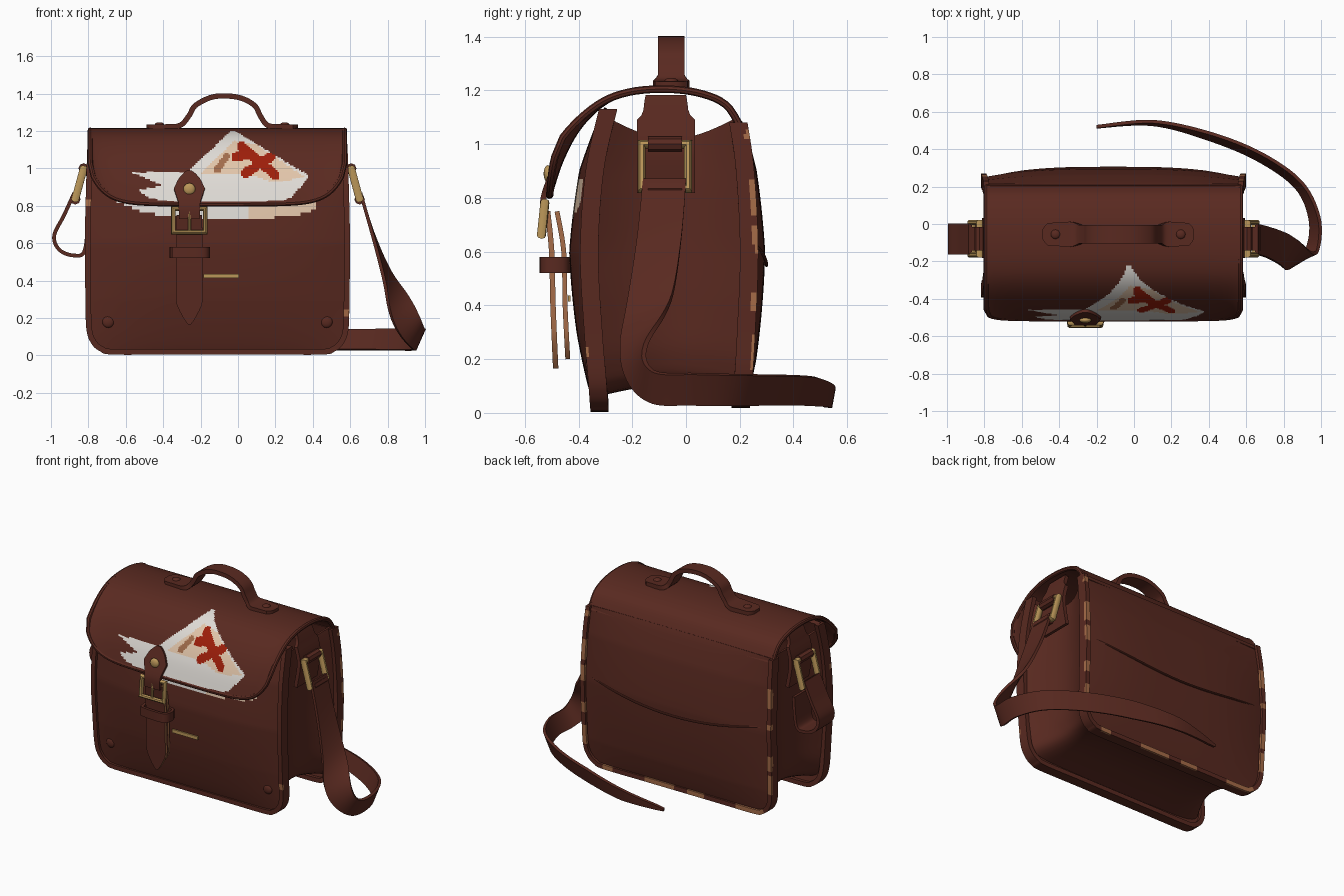
import bpy, bmesh, math
from mathutils import Vector, Matrix

if "Cube" in bpy.data.objects:
    bpy.data.objects.remove(bpy.data.objects["Cube"])

CX = -0.11  # bag centre line


def material(name, col):
    m = bpy.data.materials.new(name)
    m.diffuse_color = (*col, 1)
    m.use_nodes = True
    m.node_tree.nodes["Principled BSDF"].inputs["Base Color"].default_value = m.diffuse_color
    return m


LEATHER = material("brown leather", (0.1, 0.0225, 0.0145))
EDGE = material("worn tan edge", (0.38, 0.15, 0.065))
BRASS = material("brass", (0.5, 0.31, 0.1))
PAPER = material("map white", (0.74, 0.71, 0.67))
CREAM = material("map cream", (0.76, 0.56, 0.4))
RED = material("map red", (0.34, 0.013, 0.003))
MARK = material("map brown", (0.36, 0.15, 0.07))


def spline(ctrl, t):
    """Smooth curve through control points, t in 0..1"""
    n = len(ctrl) - 1
    i = min(int(t * n), n - 1)
    f = t * n - i
    p = [Vector(ctrl[max(0, min(n, i + k))]) for k in (-1, 0, 1, 2)]
    return 0.5 * (2 * p[1] + (p[2] - p[0]) * f + (2 * p[0] - 5 * p[1] + 4 * p[2] - p[3]) * f * f
                  + (3 * p[1] - p[0] - 3 * p[2] + p[3]) * f ** 3)


def lut(table, t):
    """Linear interpolation in a small (key, value) table"""
    for (a, va), (b, vb) in zip(table, table[1:]):
        if t <= b:
            return va + (vb - va) * max(0, (t - a) / (b - a))
    return table[-1][1]


def finish(name, bm, mats):
    me = bpy.data.meshes.new(name)
    bm.to_mesh(me)
    bm.free()
    for m in mats:
        me.materials.append(m)
    ob = bpy.data.objects.new(name, me)
    bpy.context.collection.objects.link(ob)
    return ob


def sheet(name, fn, nu, nv, thick, mats, pick=None, rim=0, back=0):
    """Leather sheet from a surface function; back shifts the inner side's material"""
    bm = bmesh.new()
    g = [[bm.verts.new(fn(i / nu, j / nv)) for i in range(nu + 1)] for j in range(nv + 1)]
    for j in range(nv):
        for i in range(nu):
            f = bm.faces.new((g[j][i], g[j][i + 1], g[j + 1][i + 1], g[j + 1][i]))
            if pick:
                f.material_index = pick(f.calc_center_median())
    ob = finish(name, bm, mats)
    s = ob.modifiers.new("thickness", 'SOLIDIFY')
    s.thickness, s.offset, s.material_offset_rim, s.material_offset = thick, 0, rim, back
    return ob


def band(name, pts, side, width, thick=0.02, n=40, rim=0, pick=None, nu=2):
    """Strap along a path; side is the direction across it"""
    def fn(u, v):
        s = spline(side, v) if isinstance(side, list) else Vector(side)
        w = lut(width, v) if isinstance(width, list) else width
        return spline(pts, v) + s.normalized() * w * (2 * u - 1)
    return sheet(name, fn, nu, n, thick, [LEATHER, EDGE], pick, rim)


def tube(name, pts, r, mat, cyclic=False):
    cu = bpy.data.curves.new(name, 'CURVE')
    cu.dimensions = '3D'
    cu.bevel_depth, cu.bevel_resolution, cu.use_fill_caps = r, 2, True
    sp = cu.splines.new('POLY')
    sp.points.add(len(pts) - 1)
    for p, q in zip(sp.points, pts):
        p.co = (*q, 1)
    sp.use_cyclic_u = cyclic
    cu.materials.append(mat)
    bpy.context.collection.objects.link(bpy.data.objects.new(name, cu))


def dome(name, pos, scale, mat):
    bm = bmesh.new()
    bmesh.ops.create_uvsphere(bm, u_segments=16, v_segments=8, radius=1,
                              matrix=Matrix.Translation(pos) @ Matrix.Diagonal((*scale, 1)))
    finish(name, bm, [mat])


# --- map picture: polygons and strokes in front view (x, z)
WHITE_POLY = [(-.03, 1.2), (.385, .955), (.28, .835), (.1, .815), (-.3, .815), (-.47, .835),
              (-.54, .88), (-.4, .905), (-.57, .975), (-.27, .975)]
CREAM_POLY = [(-.2, .97), (-.02, 1.14), (.1, 1.12), (.36, .95), (.2, .92), (.05, .965)]
STRIP_POLY = [(-.67, .83), (-.5, .76), (-.3, .735), (.1, .725), (.35, .755), (.42, .79), (.42, .87), (-.67, .87)]
RED_LINES = [((-.01, 1.055), (.05, 1.07)), ((.02, 1.11), (.2, .96)), ((.18, 1.06), (.04, .97))]


def inside(poly, x, z):
    hit = False
    for (x1, z1), (x2, z2) in zip(poly, poly[1:] + poly[:1]):
        if (z1 > z) != (z2 > z) and x < x1 + (z - z1) / (z2 - z1) * (x2 - x1):
            hit = not hit
    return hit


def near(line, x, z, r):
    a, b, p = Vector(line[0]), Vector(line[1]), Vector((x, z))
    t = max(0, min(1, (p - a).dot(b - a) / (b - a).length_squared))
    return (p - a - (b - a) * t).length < r


def flap_pick(c):
    if c.y > -.22 or not inside(WHITE_POLY, c.x, c.z):
        return 0
    if any(near(l, c.x, c.z, .025) for l in RED_LINES):
        return 3
    if near(((-.06, 1.06), (-.11, .99)), c.x, c.z, .018):
        return 4
    return 2 if inside(CREAM_POLY, c.x, c.z) else 1


def strip_pick(c):
    return (2 if c.x > .05 else 1) if inside(STRIP_POLY, c.x, c.z) else 0


MAP = [LEATHER, PAPER, CREAM, RED, MARK, LEATHER]

# --- front and back panels with welted edges
FRONT = [(0, -.32), (.3, -.345), (.6, -.36), (.9, -.34), (1.13, -.29)]
BACK = [(0, .2), (.2, .22), (.6, .235), (.9, .22), (1.08, .195)]


def half(z, z0):
    r, d = .12, z - z0
    w = .68 + .014 * math.sin(math.pi * min(1, z / 1.1))
    return w - (r - math.sqrt(max(0, r * r - (r - d) ** 2)) if d < r else 0)


def panel_point(edge, z0, bulge, s, z):
    k = (1 - abs(s) ** 3) * math.sin(math.pi * min(1, (z - z0) / (edge[-1][0] - z0))) ** .7 if z < edge[-1][0] else 0
    return Vector((CX + s * half(z, z0), lut(edge, z) + bulge * k, z))


for name, edge, z0, bulge, pick in (("front", FRONT, .02, -.06, strip_pick), ("back", BACK, .035, .045, None)):
    z1 = edge[-1][0]
    sheet(name + "_panel",
          lambda u, v: panel_point(edge, z0, bulge, 2 * u - 1, z0 + (z1 - z0) * v ** 1.4),
          100, 80, .03, MAP, pick, 0, 9)
    zs = [z1, .9, .6, .3, z0 + .12, z0 + .05, z0 + .015, z0]
    rim = [panel_point(edge, z0, 0, -1, z) for z in zs]
    rim += [panel_point(edge, z0, 0, s, z0) for s in (-.5, 0, .5)]
    rim += [panel_point(edge, z0, 0, 1, z) for z in reversed(zs)]

    def worn(c):  # tan patches along the outer edge of the welt
        wave = math.sin(c.x * 19 + c.z * 13) + math.sin(c.z * 31 - c.x * 9)
        out = (c.y - lut(edge, c.z)) * (1 if bulge > 0 else -1)
        return int(out > .018 and wave > (.1 if bulge > 0 else 1.75))
    band(name + "_welt", rim, (0, 1, 0), .034, .03, 160, pick=worn, nu=6)
tube("back_seam", [panel_point(BACK, .035, .062, s / 10, .63 - .08 * math.cos(s * .17)) + Vector((0, .004, 0))
                   for s in range(-9, 10)], .007, LEATHER)

# --- folded gusset: sides and bottom in one strip
U = [(-.68, 1.1), (-.69, .85), (-.69, .6), (-.69, .35), (-.675, .17), (-.6, .08), (-.3, .07)]
U = U + [(0, .07)] + [(-x, z) for x, z in reversed(U)]


def gusset(u, v):
    x, z = spline(U, u)
    k = math.sin(math.pi * v)
    y = lut(FRONT, z) * (1 - v) + lut(BACK, z) * v
    return (CX + x * (1 - .14 * k), y, z + .04 * k - .12 * k * max(0, (z - .8) / .3))


sheet("gusset", gusset, 80, 14, .015, [LEATHER])

# --- flap running over the top
ARCH = [(.21, 1.05), (.15, 1.145), (.05, 1.19), (-.08, 1.205), (-.21, 1.193), (-.31, 1.15), (-.4, 1.06),
        (-.465, .94), (-.508, .81)]


def flap(u, v):
    s = 1 - 2 * u
    drop = .22 * (1 - math.sqrt(max(0, 1 - abs(s) ** 5)))
    y, z = spline(ARCH, v * (1 - drop / 1.04))
    return Vector((CX + .68 * s, y - .035 * abs(s) ** 8 * v ** 4, z))


sheet("flap", flap, 140, 100, .02, MAP, flap_pick, 0, 9)
tube("flap_edge", [flap(0, v / 30) for v in range(30)] + [flap(u / 80, 1) for u in range(81)]
     + [flap(1, v / 30) for v in range(29, -1, -1)], .014, LEATHER)

# --- top handle with riveted ends
HANDLE = [(-.49, 1.22), (-.4, 1.222), (-.31, 1.23), (-.26, 1.285), (-.23, 1.335), (-.15, 1.378), (-.07, 1.388),
          (.02, 1.375), (.09, 1.335), (.12, 1.28), (.16, 1.23), (.24, 1.222), (.32, 1.22)]
band("handle", [(x, -.055, z) for x, z in HANDLE], (0, 1, 0),
     [(0, .025), (.03, .06), (.14, .068), (.2, .05), (.8, .05), (.86, .068), (.97, .06), (1, .025)], .028, 60)
for x in (-.42, .25):
    dome("handle_rivet", (x, -.055, 1.235), (.025, .025, .012), LEATHER)

# --- side tabs and brass rings
for s in (-1, 1):
    def at(x, y, z):
        return (CX + s * x, y, z)
    band("side_tab", [at(.64, -.075, 1.18), at(.665, -.075, 1.1), at(.69, -.075, .98), at(.665, -.075, .82)],
         (0, 1, 0), [(0, .075), (.3, .085), (.36, .108), (1, .108)], .025, 16)
    tube("side_ring", [at(.715, -.165, 1.0), at(.715, .008, 1.0), at(.76, .008, .835), at(.76, -.165, .835)],
         .022, BRASS, True)
    # leather loops wrapping the top and bottom bars
    for x, z in ((.715, 1.0), (.76, .835)):
        tube("ring_loop", [at(x, -.142, z), at(x, -.015, z)], .028, LEATHER)

# --- shoulder strap trailing on the ground, and its short end
band("shoulder_strap",
     [(.655, -.08, .87), (.72, -.1, .65), (.8, -.135, .42), (.89, -.19, .21), (.955, -.13, .1), (.965, .03, .088),
      (.88, .21, .085), (.67, .36, .085), (.4, .47, .08), (.1, .54, .06), (-.2, .52, .03)],
     [(0, 1, 0), (0, 1, .1), (.2, .9, .2), (.6, .45, .5), (.5, .1, .9), (.4, .15, 1), (.25, .25, 1), (.2, .3, 1),
      (.1, .3, 1), (0, .2, 1), (0, .1, 1)],
     [(0, .08), (.25, .09), (.4, .065), (.8, .055), (.9, .04), (1, .008)], .018, 80)
band("short_strap", [(x, -.08, z) for x, z in
                     [(-.875, .87), (-.93, .75), (-.983, .64), (-.955, .565), (-.88, .535), (-.82, .56), (-.8, .75)]],
     (0, 1, 0), .082, .02, 40)

# --- buckle closure
BX = -.26
band("buckle_tab", [(BX, -.463, .985), (BX, -.5, .89), (BX, -.53, .8), (BX, -.53, .73)], (1, 0, 0),
     [(0, .012), (.18, .06), (.33, .083), (.6, .058), (1, .055)], .022, 24, 0)
dome("brass_stud", (BX, -.514, .89), (.032, .016, .032), BRASS)
tube("buckle_frame", [(BX + x, y, z) for x, y, z in ((-.085, -.525, .785), (.085, -.525, .785),
                                                     (.085, -.538, .66), (-.085, -.538, .66))], .017, BRASS, True)
tube("buckle_pin", [(BX, -.535, .78), (BX, -.54, .66)], .008, BRASS)
band("closure_strap", [(BX, -.515, .75), (BX, -.5, .6), (BX, -.495, .4), (BX, -.485, .165)], (1, 0, 0),
     [(0, .068), (.82, .072), (1, .006)], .02, 24, 1)
band("under_strap", [(BX, -.48, .75), (BX, -.455, .6), (BX, -.45, .4), (BX, -.44, .2)], (1, 0, 0),
     [(0, .055), (.85, .06), (1, .01)], .018, 24, 1)
band("strap_keeper", [(BX + x, y, .55) for x, y in ((-.09, -.525), (0, -.535), (.09, -.525), (.09, -.45), (0, -.44),
                                                    (-.09, -.45), (-.09, -.525))], (0, 0, 1), .03, .018, 36)

# --- small front details
plate = bmesh.new()
bmesh.ops.create_cube(plate, size=1, matrix=Matrix.Translation((-.09, -.434, .425)) @ Matrix.Diagonal((.19, .009, .022, 1)))
finish("trim_plate", plate, [BRASS])
for s in (-.85, .85):
    dome("corner_rivet", panel_point(FRONT, .02, -.06, s, .18) + Vector((0, -.012, 0)), (.032, .014, .032), LEATHER)

# --- apply modifiers, smooth shading with sharp edges
bpy.ops.object.select_all(action='SELECT')
bpy.context.view_layer.objects.active = bpy.context.selected_objects[0]
bpy.ops.object.convert(target='MESH')
bpy.ops.object.shade_smooth_by_angle(angle=math.radians(40))
